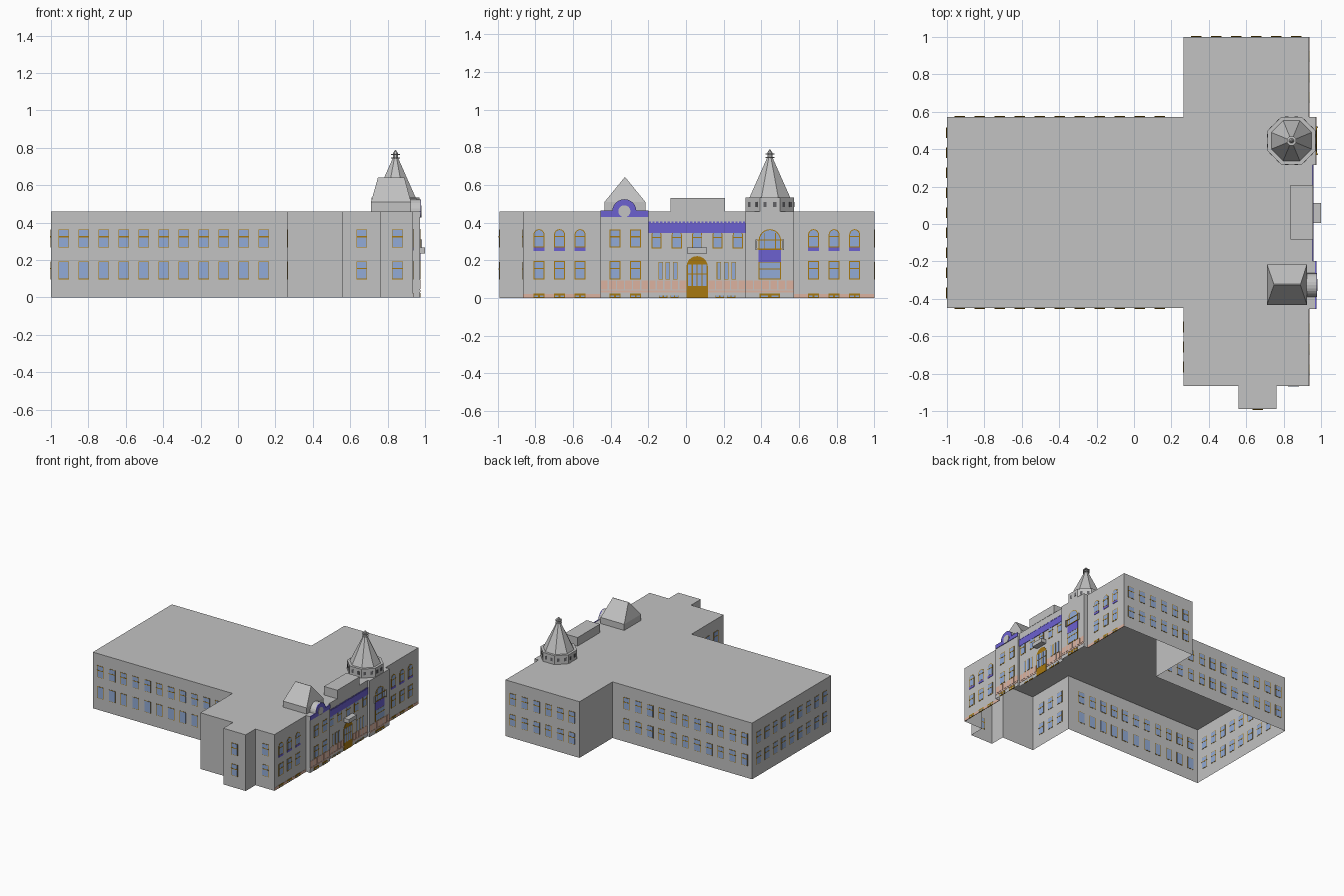
import bpy, bmesh, math
from mathutils import Vector

cube = bpy.data.objects.get("Cube")
if cube:
    bpy.data.objects.remove(cube)


def material(name, rgb):
    m = bpy.data.materials.new(name)
    m.use_nodes = True
    m.diffuse_color = (*rgb, 1)
    m.node_tree.nodes["Principled BSDF"].inputs["Base Color"].default_value = (*rgb, 1)
    return m


MATS = [material("wall grey", (0.54, 0.54, 0.54)),
        material("glass blue", (0.29, 0.41, 0.68)),
        material("frame ochre", (0.39, 0.19, 0.005)),
        material("trim violet", (0.15, 0.12, 0.63)),
        material("stone pink", (0.72, 0.45, 0.35)),
        material("opening dark grey", (0.12, 0.12, 0.13))]
GREY, BLUE, OCHRE, VIOLET, PINK, DARK = range(6)
TOP = 0.46


def finish(name, bm):
    bmesh.ops.recalc_face_normals(bm, faces=bm.faces)
    me = bpy.data.meshes.new(name)
    bm.to_mesh(me)
    bm.free()
    for m in MATS:
        me.materials.append(m)
    ob = bpy.data.objects.new(name, me)
    bpy.context.collection.objects.link(ob)
    return ob


def loft(bm, low, high, mat=GREY, bottom=True):
    """Join two matching rings of points into a closed solid."""
    a = [bm.verts.new(p) for p in low]
    b = [bm.verts.new(p) for p in high]
    faces = [bm.faces.new(b)]
    if bottom:
        faces.append(bm.faces.new(a[::-1]))
    for i in range(len(a)):
        j = (i + 1) % len(a)
        faces.append(bm.faces.new((a[i], a[j], b[j], b[i])))
    for f in faces:
        f.material_index = mat


def rect(u0, u1, z0, z1):
    return [(u0, z0), (u1, z0), (u1, z1), (u0, z1)]


def arc(u, z, r, a0=0, a1=180, n=12):
    return [(u + r * math.cos(math.radians(a0 + (a1 - a0) * i / n)),
             z + r * math.sin(math.radians(a0 + (a1 - a0) * i / n))) for i in range(n + 1)]


def arched(u, w, z0, z1):
    r = w / 2
    return [(u - r, z0), (u + r, z0)] + arc(u, z1 - r, r)


class Wall:
    """Collects the details of one wall plane, drawn in (along, height)."""

    def __init__(self, name, origin, along):
        self.name, self.bm = name, bmesh.new()
        self.o = Vector((*origin, 0))
        self.u = Vector((*along, 0))
        self.n = Vector((along[1], -along[0], 0))

    def shape(self, pts, mat, d=0.003, back=None):
        back = -d if back is None else back
        ring = [[self.o + self.u * a + self.n * k + Vector((0, 0, z)) for a, z in pts]
                for k in (back, d)]
        loft(self.bm, *ring, mat)

    def window(self, u, z0, z1, w=0.058, bar=True, arch=False, t=0.005):
        make = arched if arch else (lambda u, w, a, b: rect(u - w / 2, u + w / 2, a, b))
        self.shape(make(u, w, z0, z1), OCHRE, 0.002)
        self.shape(make(u, w - 2 * t, z0 + t, z1 - t), BLUE, 0.003)
        if bar:
            z = z0 + (z1 - z0) * 0.6
            self.shape(rect(u - w / 2, u + w / 2, z - 0.003, z + 0.003), OCHRE, 0.004)

    def rows(self, centre, count, bar_low=True, step=0.107):
        for i in range(count):
            u = centre + (i - (count - 1) / 2) * step
            self.window(u, 0.267, 0.363, t=0.003)
            self.window(u, 0.097, 0.192, bar=bar_low, t=0.003)

    def done(self):
        return finish(self.name, self.bm)


# Main shell, open underneath
outline = [(-1, -0.45), (0.265, -0.45), (0.265, -0.865), (0.56, -0.865), (0.56, -0.99),
           (0.763, -0.99), (0.763, -0.865), (0.935, -0.865), (0.935, -0.455), (0.973, -0.455),
           (0.973, -0.198), (0.955, -0.198), (0.955, 0.315), (0.973, 0.315), (0.973, 0.573),
           (0.935, 0.573), (0.935, 1), (0.265, 1), (0.265, 0.573), (-1, 0.573)]
bm = bmesh.new()
loft(bm, [(x, y, 0) for x, y in outline], [(x, y, TOP) for x, y in outline], bottom=False)
finish("building_shell", bm)

# Plain walls with regular windows
for name, origin, along, centre, count, low in (
        ("rear_wing_front_windows", (0, -0.45), (1, 0), -0.397, 11, False),
        ("rear_wing_back_windows", (0, 0.573), (-1, 0), 0.397, 11, True),
        ("rear_wing_end_windows", (-1, 0), (0, -1), -0.06, 9, True),
        ("block_back_windows", (0, 1), (-1, 0), -0.6, 6, True),
        ("block_inner_windows", (0.265, 0), (0, -1), 0.658, 3, True),
        ("annex_windows", (0, -0.99), (1, 0), 0.662, 1, True),
        ("block_front_windows", (0, -0.865), (1, 0), 0.853, 1, True)):
    w = Wall(name, origin, along)
    w.rows(centre, count, low)
    w.done()


def basement(w, u, width=0.058, h=0.024):
    w.shape(rect(u - width / 2, u + width / 2, 0, h), OCHRE, 0.003)
    for s in (-1, 1):
        c = u + s * width / 4
        w.shape(rect(c - width / 6, c + width / 6, 0.006, 0.013), BLUE, 0.004)


def stone_band(w, u0, u1):
    n = round((u1 - u0) / 0.043)
    s = (u1 - u0) / n
    w.shape(rect(u0, u1, 0.03, 0.04), PINK, 0.002)
    for i in range(n):
        c = u0 + s * (i + 0.5)
        w.shape(rect(c - s * 0.42, c + s * 0.42, 0.044, 0.094), PINK, 0.002)


# Facade wings: arched windows over plain ones
for name, centre, u0, u1 in (("facade_wing_right", -0.671, -0.865, -0.455),
                             ("facade_wing_left", 0.786, 0.573, 1)):
    w = Wall(name, (0.935, 0), (0, 1))
    w.shape(rect(u0, u1, 0, 0.022), PINK, 0.002)
    for i in (-1, 0, 1):
        u = centre + i * 0.109
        w.window(u, 0.267, 0.365, arch=True)
        w.shape(rect(u - 0.029, u + 0.029, 0.25, 0.267), VIOLET)
        w.window(u, 0.097, 0.195)
        basement(w, u)
    w.done()

# Gabled bay with round ornament
w = Wall("gable_bay", (0.973, 0), (0, 1))
for u in (-0.376, -0.267):
    w.window(u, 0.267, 0.363)
    w.window(u, 0.097, 0.195)
    basement(w, u)
stone_band(w, -0.455, -0.198)
w.shape(rect(-0.455, -0.198, 0.43, 0.463), VIOLET, 0.004)
w.shape(arc(-0.327, TOP, 0.064), GREY, 0.002, -0.05)
w.shape(arc(-0.327, TOP, 0.064), VIOLET, 0.005)
w.shape(arc(-0.327, TOP, 0.032, 0, 345, 23), GREY, 0.007)
w.done()

# Tower bay with large arched window and balcony
w = Wall("tower_bay", (0.973, 0), (0, 1))
u = 0.445
w.window(u, 0.255, 0.365, 0.118, arch=True, bar=False)
w.window(u, 0.097, 0.192, 0.118)
w.shape(rect(u - 0.059, u + 0.059, 0.19, 0.255), VIOLET)
for z in (0.258, 0.305):
    w.shape(rect(u - 0.075, u + 0.075, z, z + 0.005), OCHRE, 0.006)
for s in (-1, 1):
    w.shape(rect(u + s * 0.072 - 0.004, u + s * 0.072 + 0.004, 0.255, 0.31), GREY, 0.012)
    w.shape(rect(u + s * 0.03 - 0.002, u + s * 0.03 + 0.002, 0.26, 0.345), OCHRE, 0.004)
stone_band(w, 0.315, 0.573)
basement(w, u, 0.11)
w.done()

# Central section with entrance
w = Wall("entrance_section", (0.955, 0), (0, 1))
mid = 0.059
for i in range(-2, 3):
    w.window(mid + i * 0.108, 0.262, 0.36, 0.054, arch=True)
w.shape(rect(-0.198, 0.315, 0.345, 0.397), VIOLET, 0.0045)
for i in range(26):
    a = -0.198 + i * 0.02
    w.shape(rect(a, a + 0.012, 0.397, 0.405), VIOLET, 0.0045)
for s in (-1, 1):
    for k in (0.116, 0.155, 0.194):
        w.window(mid + s * k, 0.097, 0.192, 0.024, bar=False, t=0.003)
    for k in (0.12, 0.18):
        basement(w, mid + s * k, 0.045, 0.014)
stone_band(w, -0.198, 0.002)
stone_band(w, 0.116, 0.315)
w.done()

w = Wall("entrance_door", (0.955, 0), (0, 1))
w.shape(rect(mid - 0.057, mid + 0.057, 0, 0.165) [:3] + arc(mid, 0.165, 0.057, 20, 160, 8)
        + [(mid - 0.057, 0.165)], OCHRE, 0.003)
for i in range(4):
    c = mid + (i - 1.5) * 0.026
    w.shape(rect(c - 0.01, c + 0.01, 0.064, 0.125), BLUE, 0.0045)
    w.shape(rect(c - 0.01, c + 0.01, 0.131, 0.178), BLUE, 0.0045)
w.done()

w = Wall("entrance_canopy", (0.955, 0), (0, 1))
w.shape(rect(mid - 0.053, mid + 0.053, 0.236, 0.268), GREY, 0.045, 0)
w.done()


def ring(x0, x1, y0, y1, z):
    return [(x0, y0, z), (x1, y0, z), (x1, y1, z), (x0, y1, z)]


# Parapet box
bm = bmesh.new()
loft(bm, ring(0.837, 0.957, -0.082, 0.208, TOP), ring(0.837, 0.957, -0.082, 0.208, 0.53))
finish("parapet_box", bm)

# Hipped roof over the gabled bay
bm = bmesh.new()
loft(bm, ring(0.711, 0.925, -0.432, -0.216, TOP), ring(0.711, 0.925, -0.432, -0.216, 0.51))
loft(bm, ring(0.711, 0.925, -0.432, -0.216, 0.51), ring(0.748, 0.89, -0.326, -0.322, 0.64))
finish("hipped_roof", bm)

# Octagonal turret, spire and finial
CX, CY = 0.842, 0.445


def octagon(r, z):
    k = r / math.cos(math.pi / 8)
    return [(CX + k * math.cos(math.pi * (i + 0.5) / 4),
             CY + k * math.sin(math.pi * (i + 0.5) / 4), z) for i in range(8)]


bm = bmesh.new()
loft(bm, octagon(0.128, TOP), octagon(0.128, 0.533))
finish("turret_drum", bm)
bm = bmesh.new()
loft(bm, octagon(0.108, 0.533), octagon(0.012, 0.75))
finish("turret_spire", bm)
bm = bmesh.new()
loft(bm, octagon(0.013, 0.74), octagon(0.013, 0.772))
loft(bm, octagon(0.013, 0.772), octagon(0.003, 0.787))
for z in (0.742, 0.762):
    loft(bm, octagon(0.024, z), octagon(0.024, z + 0.005))
finish("turret_finial", bm)

for i in range(8):
    a = math.pi * i / 4
    w = Wall(f"turret_openings_{i + 1}", (CX + 0.128 * math.cos(a), CY + 0.128 * math.sin(a)),
             (-math.sin(a), math.cos(a)))
    for s in (-0.026, 0.026):
        w.shape(rect(s - 0.009, s + 0.009, 0.483, 0.51), DARK, 0.002)
    w.done()
